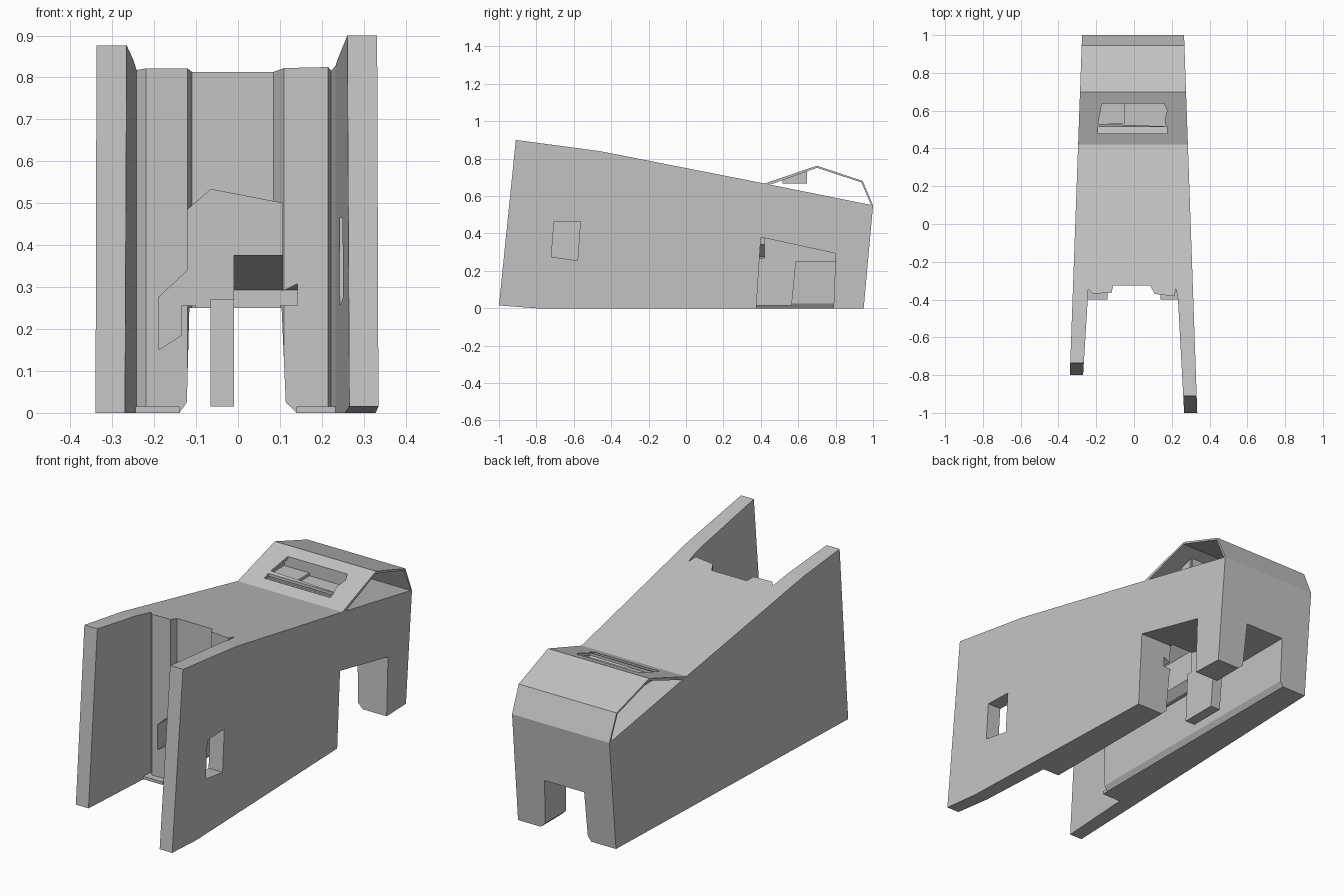
import bpy, bmesh
from mathutils import Vector

cube = bpy.data.objects.get("Cube")
if cube:
    bpy.data.objects.remove(cube)

grey = bpy.data.materials.new("plain_grey")
grey.use_nodes = True
COLOUR = (0.55, 0.55, 0.55, 1)
grey.diffuse_color = COLOUR
grey.node_tree.nodes["Principled BSDF"].inputs["Base Color"].default_value = COLOUR


def prism(name, axis, points, start, end):
    """Extrude a flat outline along an axis; the ends may be functions of the point."""
    place = {"x": lambda p, t: Vector((t, p[0], p[1])),
             "y": lambda p, t: Vector((p[0], t, p[1])),
             "z": lambda p, t: Vector((p[0], p[1], t))}[axis]
    bm = bmesh.new()
    rings = []
    for limit in (start, end):
        rings.append([bm.verts.new(place(p, limit(p[0]) if callable(limit) else limit))
                      for p in points])
    for ring in rings:
        bm.faces.new(ring)
    count = len(points)
    for i in range(count):
        j = (i + 1) % count
        bm.faces.new((rings[0][i], rings[0][j], rings[1][j], rings[1][i]))
    bmesh.ops.recalc_face_normals(bm, faces=bm.faces)
    mesh = bpy.data.meshes.new(name)
    bm.to_mesh(mesh)
    bm.free()
    mesh.materials.append(grey)
    obj = bpy.data.objects.new(name, mesh)
    bpy.context.scene.collection.objects.link(obj)
    return obj


def box(name, x, y, z):
    return prism(name, "z", [(x[0], y[0]), (x[1], y[0]), (x[1], y[1]), (x[0], y[1])], *z)


def carve(target, cutters):
    """Subtract every cutter, bake the result and drop the cutters."""
    for cutter in cutters:
        cutter.hide_render = True
        mod = target.modifiers.new(cutter.name, "BOOLEAN")
        mod.operation, mod.solver, mod.object = "DIFFERENCE", "EXACT", cutter
    bpy.context.view_layer.update()
    graph = bpy.context.evaluated_depsgraph_get()
    baked = bpy.data.meshes.new_from_object(target.evaluated_get(graph))
    target.modifiers.clear()
    target.data = baked
    for cutter in cutters:
        bpy.data.objects.remove(cutter)


# Outer sides taper towards the back
def right_side(y):
    return -0.275 - 0.036 * (1 - y)


def left_side(y):
    return 0.265 + 0.035 * (1 - y)


# Main body
body = prism("body", "x", [(-1, 0.015), (-0.91, 0.9), (-0.46, 0.84), (0.42, 0.667),
                           (1, 0.55), (0.95, 0), (-0.8, 0)], right_side, left_side)

# Open front bay between the two side walls, with the stepped inner front wall
bay = prism("bay_cutter", "z", [
    (-0.288, -1.1), (-0.245, -0.4), (-0.242, -0.345), (-0.22, -0.368), (-0.12, -0.365),
    (-0.11, -0.325), (0.085, -0.325), (0.11, -0.37), (0.215, -0.383), (0.222, -0.338),
    (0.233, -0.4), (0.271, -1.1)], -0.1, 1.2)

# Shorter right wall
short_wall = prism("short_wall_cutter", "x", [(-1.2, -0.1), (-0.807, -0.1),
                                              (-0.719, 1.1), (-1.2, 1.1)], -0.6, -0.1)

# Chamfered tunnel from front to back
tunnel = prism("tunnel_cutter", "y", [
    (-0.24, -0.1), (-0.14, 0), (-0.122, 0.025), (-0.116, 0.25),
    (0.104, 0.25), (0.114, 0.025), (0.14, 0), (0.24, -0.1)], -0.6, 1.3)

# Taller notched pocket behind the front wall
pocket = prism("pocket_cutter", "y", [
    (-0.19, 0.15), (-0.19, 0.275), (-0.12, 0.34), (-0.12, 0.485), (-0.065, 0.533),
    (0.106, 0.5), (0.106, 0.29), (0.142, 0.308), (0.142, 0.256), (0.1, 0.256),
    (0.1, 0.2), (-0.1, 0.2), (-0.1, 0.256), (-0.135, 0.256), (-0.135, 0.185)], -0.6, 0.42)

# Openings in the left wall
window = prism("window_cutter", "x", [(-0.72, 0.275), (-0.705, 0.465),
                                      (-0.565, 0.465), (-0.58, 0.255)], 0.18, 0.5)
side_door = prism("side_door_cutter", "x", [(0.37, -0.1), (0.4, 0.38),
                                            (0.8, 0.293), (0.785, -0.1)], -0.01, 0.5)
carve(body, [bay, short_wall, tunnel, pocket, window, side_door])

# Post hanging in the tunnel
prism("tunnel_post", "x", [(0.375, 0.015), (0.39, 0.27), (0.59, 0.27), (0.565, 0.015)],
      -0.065, -0.01)

# Low lips under the inner front wall
for side, x in (("right", (-0.25, -0.14)), ("left", (0.14, 0.24))):
    box(side + "_front_lip", x, (-0.4, -0.33), (0, 0.015))

# Folded rear hood, open at both ends
hood = prism("rear_hood", "x", [
    (0.42, 0.667), (0.7, 0.762), (0.945, 0.68), (1, 0.55),
    (0.99, 0.551), (0.938, 0.673), (0.7, 0.751), (0.45, 0.661)], right_side, left_side)
recess = prism("recess_cutter", "z", [
    (-0.19, 0.53), (-0.17, 0.638), (0.16, 0.638), (0.175, 0.6), (0.162, 0.55),
    (0.17, 0.517)], 0.6, 0.9)
slot = box("slot_cutter", (-0.19, 0.175), (0.48, 0.513), (0.6, 0.9))
carve(hood, [recess, slot])

# Shallow tray under the hood opening
box("tray_floor", (-0.19, 0.175), (0.515, 0.638), (0.668, 0.676))
box("tray_step", (-0.19, -0.05), (0.53, 0.638), (0.676, 0.69))
box("tray_back", (-0.19, 0.175), (0.638, 0.646), (0.668, 0.738))
for side, x in (("right", -0.197), ("left", 0.175)):
    prism("tray_%s_wall" % side, "x", [(0.515, 0.668), (0.515, 0.692),
                                       (0.638, 0.734), (0.638, 0.668)], x, x + 0.007)
